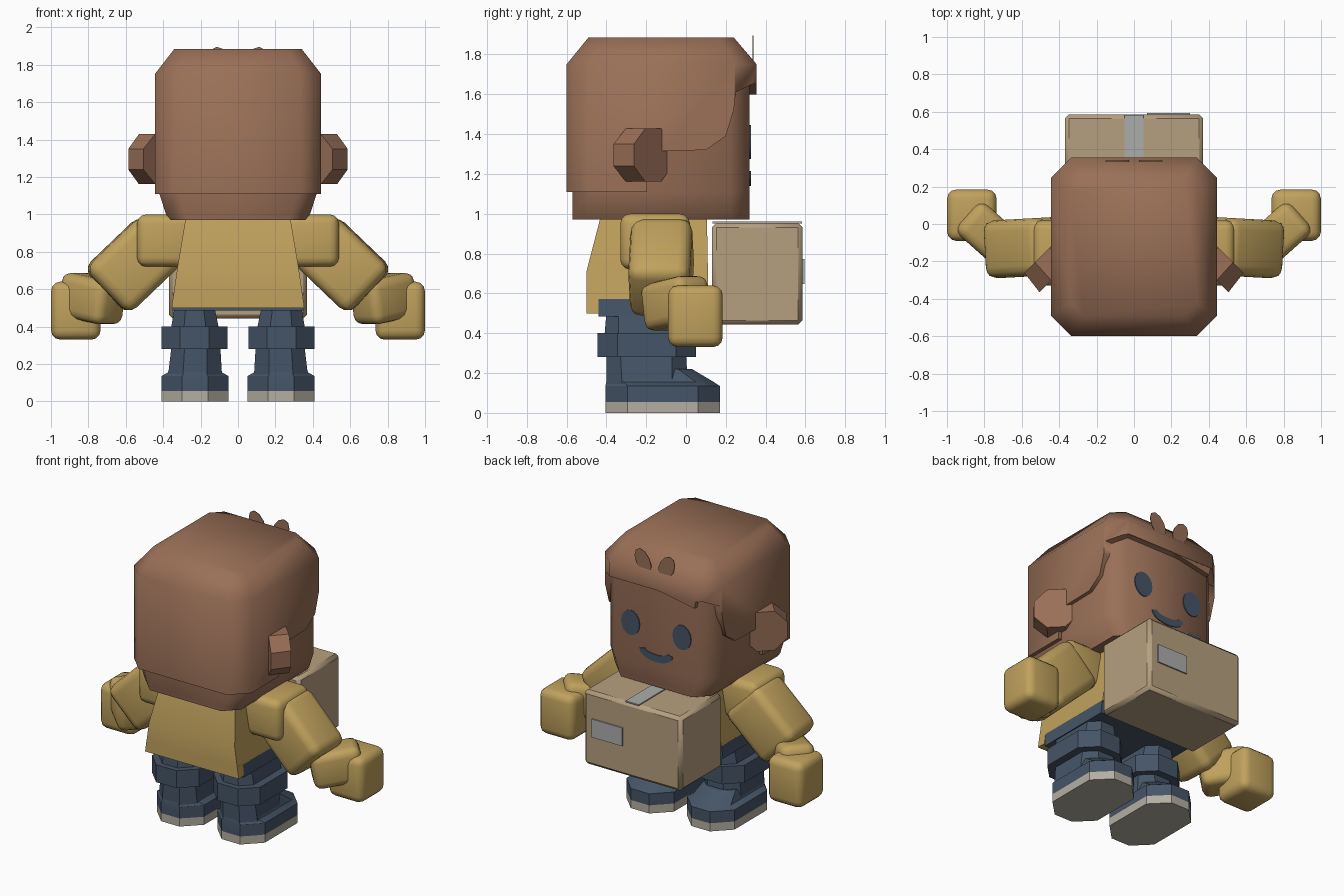
import bpy, bmesh, math
from mathutils import Vector, Matrix

if "Cube" in bpy.data.objects:
    bpy.data.objects.remove(bpy.data.objects["Cube"])


def material(name, rgb):
    m = bpy.data.materials.new(name)
    m.diffuse_color = (*rgb, 1)
    m.use_nodes = True
    m.node_tree.nodes["Principled BSDF"].inputs["Base Color"].default_value = m.diffuse_color
    return m


BROWN = material("brown", (0.32, 0.16, 0.095))
YELLOW = material("mustard", (0.53, 0.36, 0.11))
NAVY = material("navy", (0.06, 0.09, 0.135))
SOLE = material("sole_grey", (0.46, 0.43, 0.36))
CARD = material("cardboard", (0.47, 0.35, 0.215))
TAPE = material("tape_grey", (0.41, 0.42, 0.41))


def finish(name, bm, mat, angle=30):
    bmesh.ops.recalc_face_normals(bm, faces=bm.faces)
    me = bpy.data.meshes.new(name)
    bm.to_mesh(me)
    bm.free()
    me.materials.append(mat)
    ob = bpy.data.objects.new(name, me)
    bpy.context.collection.objects.link(ob)
    smooth(ob, angle)
    return ob


def smooth(ob, angle):
    bpy.ops.object.select_all(action='DESELECT')
    ob.select_set(True)
    bpy.context.view_layer.objects.active = ob
    if angle:
        bpy.ops.object.shade_smooth_by_angle(angle=math.radians(angle))


def skin_rings(bm, rings):
    rows = [[bm.verts.new(p) for p in r] for r in rings]
    n = len(rows[0])
    for a, b in zip(rows, rows[1:]):
        for i in range(n):
            j = (i + 1) % n
            bm.faces.new((a[i], a[j], b[j], b[i]))
    bm.faces.new(rows[0][::-1])
    bm.faces.new(rows[-1])


def loft(name, rings, mat, angle=30, side=1):
    """Rings are (z, x0, x1, y0, y1, corner cut)."""
    bm = bmesh.new()
    out = []
    for z, x0, x1, y0, y1, c in rings:
        if c:
            pts = [(x0 + c, y0), (x1 - c, y0), (x1, y0 + c), (x1, y1 - c),
                   (x1 - c, y1), (x0 + c, y1), (x0, y1 - c), (x0, y0 + c)]
        else:
            pts = [(x0, y0), (x1, y0), (x1, y1), (x0, y1)]
        out.append([(x * side, y, z) for x, y in pts])
    skin_rings(bm, out)
    return finish(name, bm, mat, angle)


def plate(name, pts, y, mat, t=0.006):
    """Thin xz outline facing the +y side."""
    bm = bmesh.new()
    skin_rings(bm, [[(x, y + d, z) for x, z in pts] for d in (0, t)])
    return finish(name, bm, mat)


def block(name, loc, size, mat, axis=None, bevel=0.05, seg=3):
    """Bevelled box, its x length turned along the axis."""
    bm = bmesh.new()
    bmesh.ops.create_cube(bm, size=1)
    bmesh.ops.scale(bm, vec=size, verts=bm.verts)
    if bevel:
        bmesh.ops.bevel(bm, geom=bm.edges[:], offset=bevel, segments=seg,
                        profile=0.5, affect='EDGES')
    rot = Vector(axis).to_track_quat('X', 'Z').to_matrix().to_4x4() if axis else Matrix()
    bm.transform(Matrix.Translation(loc) @ rot)
    return finish(name, bm, mat, 40)


def ellipse(cx, cz, rx, rz, n=16):
    return [(cx + rx * math.cos(i * math.tau / n), cz + rz * math.sin(i * math.tau / n))
            for i in range(n)]


# Head
loft("head", [(0.97, -0.36, 0.36, -0.57, 0.32, 0.09), (1.0, -0.385, 0.385, -0.57, 0.32, 0.10),
              (1.11, -0.42, 0.42, -0.57, 0.32, 0.10), (1.72, -0.42, 0.42, -0.57, 0.32, 0.10)],
     BROWN, 50)

# Hair cap with the face and cheek opening cut away
hair = loft("hair", [(1.11, -0.445, 0.445, -0.60, 0.355, 0.11),
                     (1.75, -0.445, 0.445, -0.60, 0.355, 0.11),
                     (1.885, -0.34, 0.34, -0.49, 0.24, 0.07)], BROWN, 0)
opening = [(0.6, 1.67), (0.33, 1.65), (0.25, 1.61), (0.24, 1.52), (0.2, 1.39), (0.1, 1.32),
           (-0.13, 1.315), (-0.195, 1.22), (-0.195, 1.0), (0.6, 1.0)]
cut = bmesh.new()
skin_rings(cut, [[(x, y, z) for y, z in opening] for x in (-0.7, 0.7)])
cutter = finish("hair_cutter", cut, BROWN, 0)
mod = hair.modifiers.new("opening", 'BOOLEAN')
mod.operation, mod.object, mod.solver = 'DIFFERENCE', cutter, 'EXACT'
smooth(hair, 0)
bpy.ops.object.modifier_apply(modifier=mod.name)
bpy.data.objects.remove(cutter)
smooth(hair, 50)

# Central dip of the fringe
plate("fringe", [(0.22, 1.69), (-0.33, 1.69), (-0.31, 1.60), (-0.1, 1.64)], 0.32, BROWN, 0.033)

# Face
smile = [(0.125 * math.cos(a), 1.205 + 0.065 * math.sin(a))
         for a in [math.pi + i * math.pi / 10 for i in range(11)]]
smile += [(0.085 * math.cos(a), 1.215 + 0.025 * math.sin(a))
          for a in [math.tau - i * math.pi / 10 for i in range(11)]]
plate("smile", smile, 0.32, NAVY)

for s, tag in ((1, "right"), (-1, "left")):
    plate("eye_" + tag, ellipse(0.195 * s, 1.36, 0.07, 0.085), 0.32, NAVY)

    # Leaf shaped hair tuft
    tuft = ellipse(0, 0, 0.055, 0.085, 10)
    lean = 0.5
    plate("tuft_" + tag, [(s * (0.09 + x * math.cos(lean) + z * math.sin(lean)),
                           1.817 + z * math.cos(lean) - x * math.sin(lean)) for x, z in tuft],
          0.335, BROWN, 0.004)

    # Ear: eight sided disc turned partly forward
    bm = bmesh.new()
    rings = []
    for d, k in ((-0.13, 1.12), (0.0, 1.0)):
        ring = []
        for i in range(8):
            a = (i + 0.5) * math.tau / 8
            u, w = 0.147 * k * math.cos(a), 0.145 * math.sin(a)
            ring.append((s * (0.49 + 0.707 * (u + d)), -0.165 + 0.707 * (d - u), 1.295 + w))
        rings.append(ring)
    skin_rings(bm, rings)
    finish("ear_" + tag, bm, BROWN)

    # Arm
    block("shoulder_" + tag, (0.385 * s, -0.155, 0.86), (0.31, 0.35, 0.28), YELLOW)
    block("upper_arm_" + tag, (0.555 * s, -0.125, 0.73), (0.42, 0.31, 0.34), YELLOW,
          (0.72 * s, -0.04, -0.69), 0.06)
    block("forearm_" + tag, (0.78 * s, -0.05, 0.55), (0.32, 0.22, 0.24), YELLOW,
          (0.18 * s, 0.16, 0.04))
    block("hand_" + tag, (0.867 * s, 0.047, 0.485), (0.265, 0.275, 0.31), YELLOW)

    # Leg, rolled cuff and shoe
    loft("upper_leg_" + tag, [(0.38, 0.10, 0.36, -0.41, 0.03, 0.07),
                              (0.50, 0.125, 0.34, -0.40, 0.02, 0.06)], NAVY, side=s)
    loft("cuff_" + tag, [(0.28, 0.055, 0.41, -0.445, 0.05, 0.10),
                         (0.40, 0.055, 0.41, -0.445, 0.05, 0.10)], NAVY, side=s)
    loft("lower_leg_" + tag, [(0.13, 0.085, 0.375, -0.40, 0.01, 0.08),
                              (0.30, 0.095, 0.355, -0.40, 0.0, 0.07)], NAVY, side=s)
    foot = (0.05, 0.41, -0.405, 0.17, 0.11)
    loft("shoe_" + tag, [(0.055, *foot), (0.135, *foot),
                         (0.155, 0.085, 0.375, -0.40, 0.14, 0.09),
                         (0.22, 0.11, 0.35, -0.39, 0.03, 0.07)], NAVY, side=s)
    loft("sole_" + tag, [(0, *foot), (0.056, *foot)], SOLE, side=s)

# Shirt body, longer back flap and trouser waist
loft("shirt", [(0.57, -0.345, 0.345, -0.50, 0.11, 0), (0.71, -0.325, 0.325, -0.50, 0.11, 0),
               (0.98, -0.28, 0.28, -0.43, 0.105, 0)], YELLOW, 20)
loft("shirt_flap", [(0.50, -0.355, 0.355, -0.50, -0.44, 0),
                    (0.575, -0.345, 0.345, -0.50, -0.44, 0)], YELLOW)
loft("waist", [(0.485, -0.35, 0.35, -0.44, 0.10, 0),
               (0.572, -0.345, 0.345, -0.44, 0.105, 0)], NAVY)

# Parcel with tape strip and label
block("parcel", (0, 0.358, 0.698), (0.74, 0.455, 0.51), CARD, None, 0.022, 1)
block("tape", (0, 0.358, 0.956), (0.10, 0.45, 0.009), TAPE, None, 0)
block("label", (0.185, 0.59, 0.71), (0.23, 0.009, 0.125), TAPE, None, 0)
